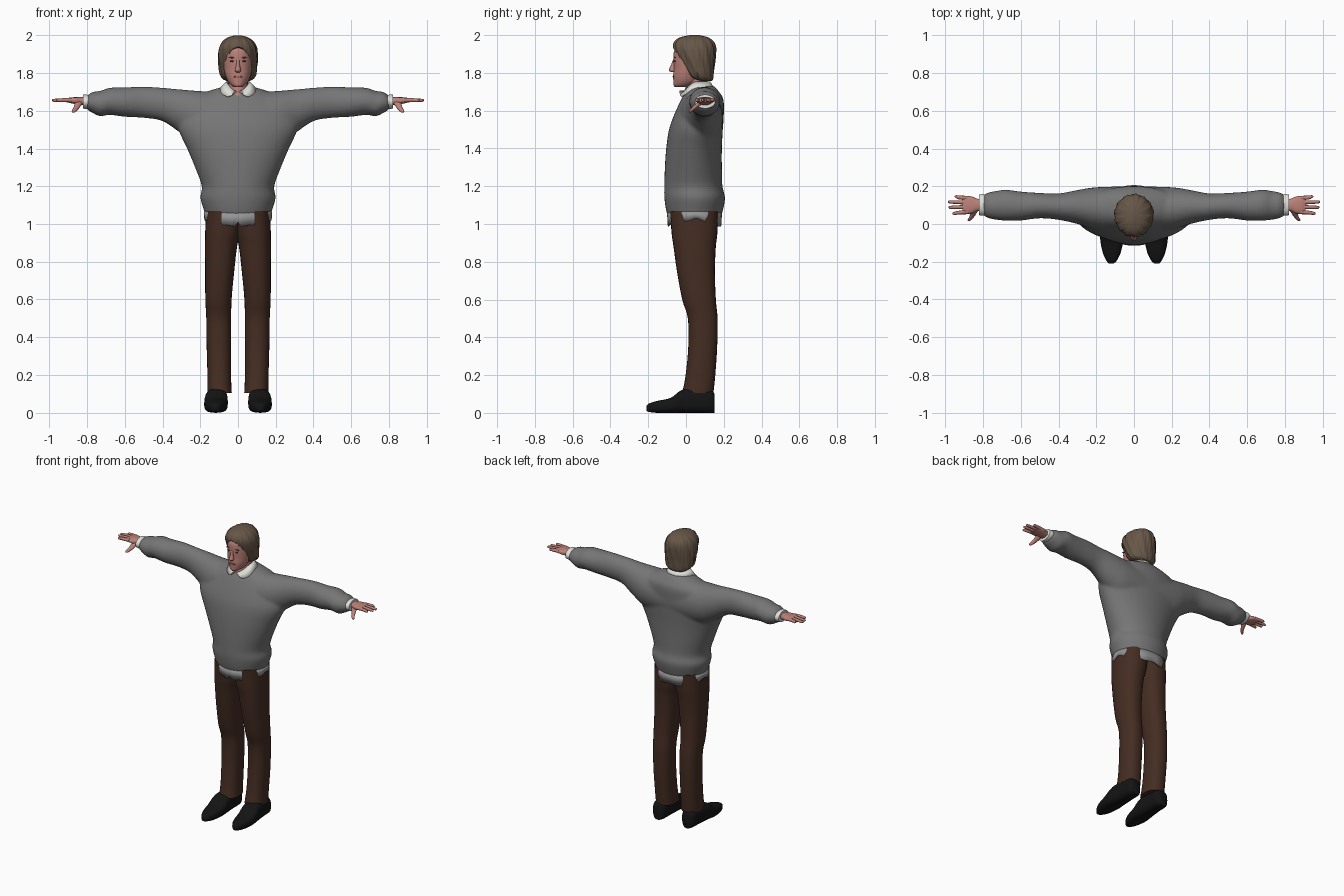
import bpy, bmesh, math
from mathutils import Vector, Matrix

default = bpy.data.objects.get("Cube")
if default:
    bpy.data.objects.remove(default, do_unlink=True)


def material(name, colour):
    mat = bpy.data.materials.new(name)
    mat.use_nodes = True
    mat.diffuse_color = (*colour, 1)
    mat.node_tree.nodes["Principled BSDF"].inputs["Base Color"].default_value = (*colour, 1)
    return mat


wool = material("grey wool", (.18, .18, .18))
hem_grey = material("hem grey", (.3, .3, .3))
white = material("white cotton", (.75, .75, .71))
brown = material("brown cloth", (.058, .026, .016))
black = material("black leather", (.007, .007, .007))
skin = material("skin", (.5, .22, .19))
lip = material("lip pink", (.36, .12, .11))
hair_brown = material("hair brown", (.135, .095, .064))
dark = material("dark eye", (.03, .022, .018))


def resample(rows, steps):
    """Smooth the rows with a Catmull-Rom spline."""
    out = []
    for i in range(len(rows) - 1):
        a, b, c, d = (rows[max(0, min(len(rows) - 1, i + k))] for k in (-1, 0, 1, 2))
        for s in range(steps):
            t = s / steps
            out.append([q + .5 * t * (r - p + t * (2 * p - 5 * q + 4 * r - s4 + t * (3 * (q - r) + s4 - p)))
                        for p, q, r, s4 in zip(a, b, c, d)])
    return out + [list(rows[-1])]


def place(axis, t, a, b):
    return {"x": (t, a, b), "y": (a, t, b), "z": (a, b, t)}[axis]


def loft(bm, axis, rows, sides=24, power=2.0, steps=4, ripple=None):
    """Skin rounded rings; each row is (position, a low, a high, b low, b high)."""
    rings = []
    for t, a0, a1, b0, b1 in resample(rows, steps):
        ring = []
        for k in range(sides):
            ang = math.tau * k / sides
            c, s = math.cos(ang), math.sin(ang)
            grow = ripple(ang, t) if ripple else 1
            a = (a0 + a1) / 2 + grow * (a1 - a0) / 2 * math.copysign(abs(c) ** (2 / power), c)
            b = (b0 + b1) / 2 + grow * (b1 - b0) / 2 * math.copysign(abs(s) ** (2 / power), s)
            ring.append(bm.verts.new(place(axis, t, a, b)))
        rings.append(ring)
    for low, high in zip(rings, rings[1:]):
        for k in range(sides):
            n = (k + 1) % sides
            bm.faces.new((low[k], low[n], high[n], high[k]))
    bm.faces.new(rings[0][::-1])
    bm.faces.new(rings[-1])


def ball(bm, centre, size):
    matrix = Matrix.Translation(centre) @ Matrix.Diagonal((*size, 1))
    bmesh.ops.create_uvsphere(bm, u_segments=16, v_segments=10, radius=1, matrix=matrix)


def finish(name, bm, mat, mirror=False):
    bmesh.ops.recalc_face_normals(bm, faces=bm.faces[:])
    mesh = bpy.data.meshes.new(name)
    bm.to_mesh(mesh)
    bm.free()
    mesh.materials.append(mat)
    mesh.shade_smooth()
    mesh.set_sharp_from_angle(angle=math.radians(55))
    obj = bpy.data.objects.new(name, mesh)
    bpy.context.collection.objects.link(obj)
    if mirror:
        obj.modifiers.new("mirror", "MIRROR").use_clip = False
    return obj


def lofted(name, axis, rows, mat, mirror=False, **options):
    bm = bmesh.new()
    loft(bm, axis, rows, **options)
    return finish(name, bm, mat, mirror)


def even(rows):
    """Turn (z, half width, y low, y high) into full rows."""
    return [(z, -r, r, y0, y1) for z, r, y0, y1 in rows]


# Sweater: body and both sleeves fused into one soft skin
bm = bmesh.new()
loft(bm, "z", even([
    (1.03, .168, -.09, .18), (1.07, .18, -.105, .195), (1.14, .2, -.115, .207),
    (1.2, .192, -.115, .193), (1.3, .228, -.112, .19), (1.4, .27, -.105, .19),
    (1.5, .315, -.09, .195), (1.58, .31, -.062, .2), (1.66, .25, -.025, .198),
    (1.7, .17, 0, .175), (1.73, .07, .02, .15)]), sides=40)
sleeve = [
    (0, -.05, .2, 1.42, 1.695), (.2, -.03, .195, 1.43, 1.705), (.3, 0, .18, 1.48, 1.713),
    (.4, .022, .162, 1.545, 1.722), (.5, .03, .165, 1.562, 1.728), (.6, .018, .172, 1.568, 1.724),
    (.68, .018, .182, 1.578, 1.722), (.73, .022, .175, 1.57, 1.705), (.77, .03, .168, 1.588, 1.7),
    (.8, .045, .155, 1.605, 1.68)]
loft(bm, "x", [(-r[0], *r[1:]) for r in sleeve[:0:-1]] + sleeve, sides=28)
sweater = finish("sweater", bm, wool)
fuse = sweater.modifiers.new("fuse", "REMESH")
fuse.mode = "VOXEL"
fuse.voxel_size = .01
fuse.use_smooth_shade = True
soften = sweater.modifiers.new("soften", "SMOOTH")
soften.factor = .5
soften.iterations = 6


def band(name, points, mat, closed, mirror=False):
    """Thin cloth strip between pairs of top and bottom points."""
    bm = bmesh.new()
    pairs = [[bm.verts.new(p) for p in pair] for pair in points]
    following = pairs[1:] + pairs[:1] if closed else pairs[1:]
    for (a, b), (c, d) in zip(pairs, following):
        bm.faces.new((a, b, d, c))
    obj = finish(name, bm, mat, mirror)
    cloth = obj.modifiers.new("cloth", "SOLIDIFY")
    cloth.thickness = .006
    cloth.offset = 0
    return obj


# Uneven hem that dips at the front and back
hem = []
for k in range(64):
    ang = math.tau * k / 64
    c, s = math.cos(ang), math.sin(ang)
    notch = .025 * math.exp(-(c / .06) ** 2) if s < 0 else 0
    dip = 1.03 - .042 * abs(s) + notch + .004 * math.sin(9 * ang)
    hem.append(((.178 * c, .045 + .143 * s, 1.065), (.176 * c, .045 + .139 * s, dip)))
band("sweater_hem", hem, hem_grey, True)

# Shirt collar with two front points
collar = []
for k in range(17):
    ang = .12 + (math.pi - .12) * k / 16
    c, s = math.cos(ang), math.sin(ang)
    front = max(0, c)
    collar.append(((.06 * s, .058 - .068 * c, 1.752 - .05 * front ** 2),
                   (.092 * s + .02 * front * s, .055 - .09 * c, 1.722 - .055 * front * min(1, 2.5 * s))))
band("shirt_collar", collar, white, False, True)

# Shirt cuffs
lofted("shirt_cuffs", "x", [(.77, .05, .15, 1.615, 1.675), (.8, .045, .158, 1.61, 1.685),
                            (.822, .047, .155, 1.612, 1.685)], white, True)

# Trousers
lofted("trousers", "z", [
    (.105, .033, .162, -.02, .145), (.2, .037, .162, -.002, .155), (.35, .037, .166, .012, .165),
    (.5, .036, .168, .01, .167), (.6, .034, .173, -.02, .158), (.75, .02, .174, -.048, .153),
    (.88, .005, .175, -.066, .158), (.95, -.012, .174, -.076, .166), (1.07, -.03, .17, -.085, .172)],
    brown, True, sides=28, power=2.3)

# Shoes
lofted("shoes", "y", [
    (-.21, .11, .132, .01, .035), (-.195, .092, .146, .005, .05), (-.15, .07, .166, 0, .064),
    (-.08, .056, .179, 0, .08), (-.02, .054, .176, 0, .122), (.06, .06, .166, 0, .13),
    (.13, .064, .16, 0, .12), (.152, .08, .145, 0, .1)], black, True, power=2.8)

# Hands with fingers and thumb
bm = bmesh.new()
loft(bm, "x", [(.79, .07, .13, 1.63, 1.67), (.83, .068, .134, 1.63, 1.672), (.86, .055, .146, 1.635, 1.672),
               (.89, .054, .148, 1.641, 1.67), (.908, .06, .143, 1.645, 1.665)], sides=20, power=2.5)
for y, tip, spread in ((.064, .962, -.008), (.09, .982, -.002), (.114, .985, .003), (.137, .95, .008)):
    loft(bm, "x", [(.88, y - .012, y + .012, 1.645, 1.668),
                   (.93, y + spread / 2 - .01, y + spread / 2 + .01, 1.646, 1.667),
                   (tip - .008, y + spread - .008, y + spread + .008, 1.647, 1.663),
                   (tip, y + spread - .003, y + spread + .003, 1.652, 1.658)], sides=10)
loft(bm, "y", [(.016, .871, .878, 1.592, 1.599), (.023, .86, .881, 1.59, 1.608),
               (.045, .842, .87, 1.604, 1.63), (.08, .82, .865, 1.632, 1.664)], sides=12)
finish("hands", bm, skin, True)

# Head, neck and nose
bm = bmesh.new()
loft(bm, "z", even([
    (1.725, .018, -.058, .0), (1.735, .036, -.066, .04), (1.755, .053, -.067, .07),
    (1.785, .066, -.068, .09), (1.82, .074, -.065, .11), (1.87, .08, -.066, .13),
    (1.92, .077, -.062, .13), (1.96, .05, -.03, .1)]), sides=32)
loft(bm, "z", even([(1.65, .045, -.022, .11), (1.7, .052, -.008, .115),
                    (1.74, .052, 0, .115), (1.79, .052, .005, .11)]))
loft(bm, "z", even([(1.804, .01, -.078, -.05), (1.814, .016, -.091, -.05),
                    (1.84, .01, -.08, -.05), (1.875, .008, -.067, -.05)]), sides=12)
finish("head", bm, skin)

# Face details
for name, mat, centre, size in (
        ("eyes", dark, (.031, -.0585, 1.862), (.012, .004, .005)),
        ("eyebrows", hair_brown, (.032, -.059, 1.881), (.018, .005, .003))):
    bm = bmesh.new()
    ball(bm, centre, size)
    finish(name, bm, mat, True)
bm = bmesh.new()
ball(bm, (0, -.064, 1.78), (.024, .007, .006))
finish("lips", bm, lip)


# Hair: wavy cap with the face opening cut away
def strands(ang, z):
    return 1 + .022 * math.sin(13 * ang + 30 * z) + .015 * math.sin(29 * ang - 18 * z)


hair = lofted("hair", "z", even([
    (1.756, .055, .075, .135), (1.768, .08, .03, .143), (1.79, .094, .0, .146),
    (1.83, .1, -.022, .149), (1.88, .104, -.05, .155), (1.93, .1, -.068, .158),
    (1.965, .083, -.06, .147), (1.988, .054, -.03, .118), (2, .015, .02, .07)]),
    hair_brown, sides=96, ripple=strands)
bm = bmesh.new()
ball(bm, (0, -.1, 1.82), (.077, .13, .122))
opening = finish("face_opening_cutter", bm, skin)
opening.hide_render = True
cut = hair.modifiers.new("face opening", "BOOLEAN")
cut.operation = "DIFFERENCE"
cut.solver = "EXACT"
cut.object = opening
bpy.context.view_layer.update()
evaluated = hair.evaluated_get(bpy.context.evaluated_depsgraph_get())
trimmed = bpy.data.meshes.new_from_object(evaluated)
hair.modifiers.clear()
hair.data = trimmed
hair.data.materials.clear()
hair.data.materials.append(hair_brown)
for face in hair.data.polygons:
    face.material_index = 0
bpy.data.objects.remove(opening, do_unlink=True)
